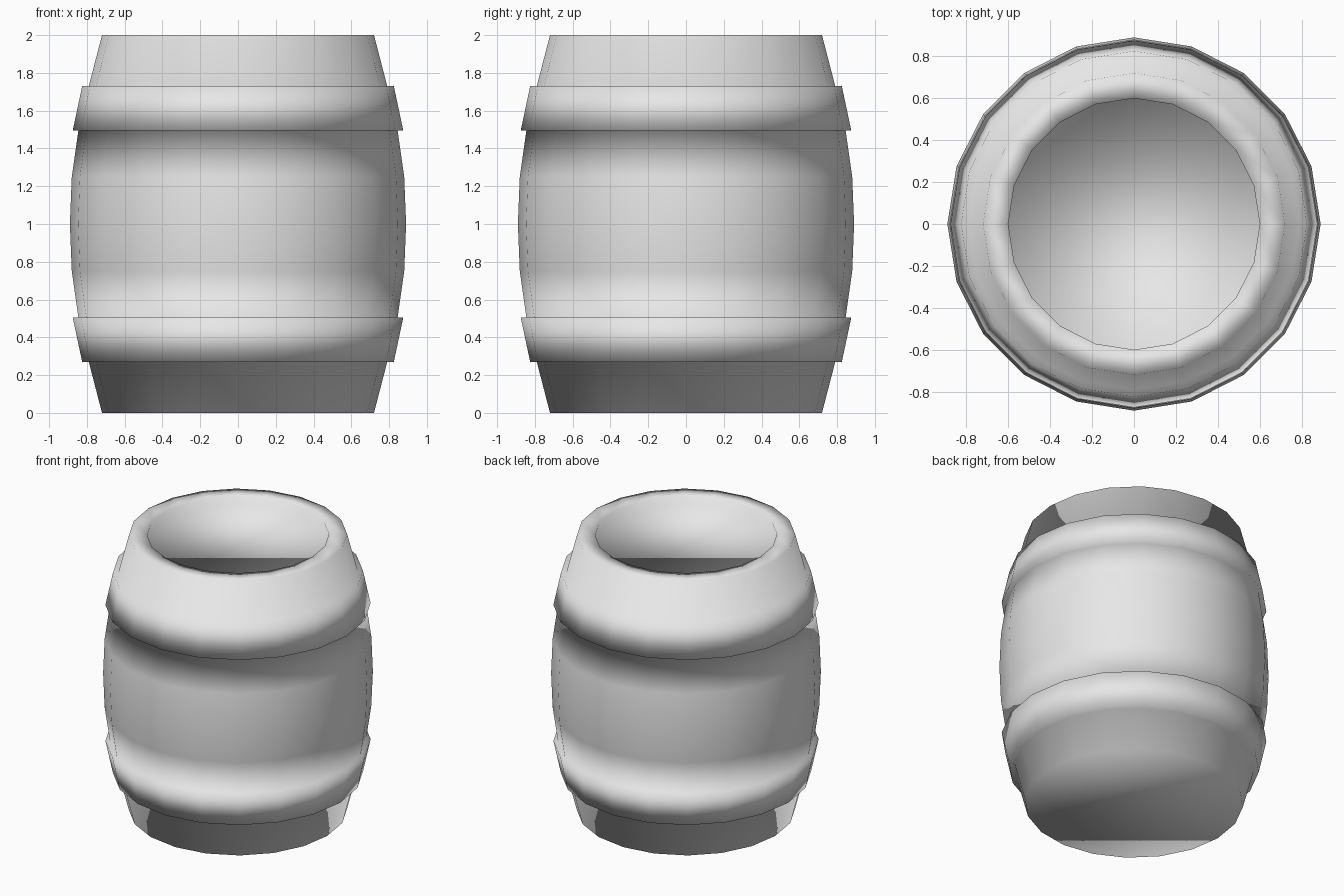
import bpy
import bmesh
from math import cos, sin, tau

SIDES = 20

cube = bpy.data.objects.get("Cube")
if cube:
    bpy.data.objects.remove(cube, do_unlink=True)

# One plain grey
grey = bpy.data.materials.new("plain_grey")
grey.use_nodes = True
grey.diffuse_color = (0.8, 0.8, 0.8, 1)
grey.node_tree.nodes["Principled BSDF"].inputs["Base Color"].default_value = (0.8, 0.8, 0.8, 1)

# Lower half of the side: base, raised hoop, belly (radius, height)
lower = [(0.72, 0), (0.79, 0.27), (0.825, 0.27), (0.875, 0.505),
         (0.845, 0.505), (0.88, 0.75)]
upper = [(r, 2 - z) for r, z in reversed(lower)]
# Rim and the shallow recess in the lid
lid = [(0.6, 2), (0.6, 1.95)]
profile = lower + [(0.89, 1)] + upper + lid

# Turn the profile into rings and skin them
bm = bmesh.new()
angles = [tau * i / SIDES for i in range(SIDES)]
rings = [[bm.verts.new((r * cos(a), r * sin(a), z)) for a in angles] for r, z in profile]
for low, high in zip(rings, rings[1:]):
    for i in range(SIDES):
        j = (i + 1) % SIDES
        bm.faces.new((low[i], low[j], high[j], high[i]))

# Bottom and lid
bm.faces.new(list(reversed(rings[0])))
bm.faces.new(rings[-1])
for face in bm.faces:
    face.smooth = True

mesh = bpy.data.meshes.new("barrel")
bm.to_mesh(mesh)
bm.free()
mesh.materials.append(grey)
barrel = bpy.data.objects.new("barrel", mesh)
bpy.context.collection.objects.link(barrel)
